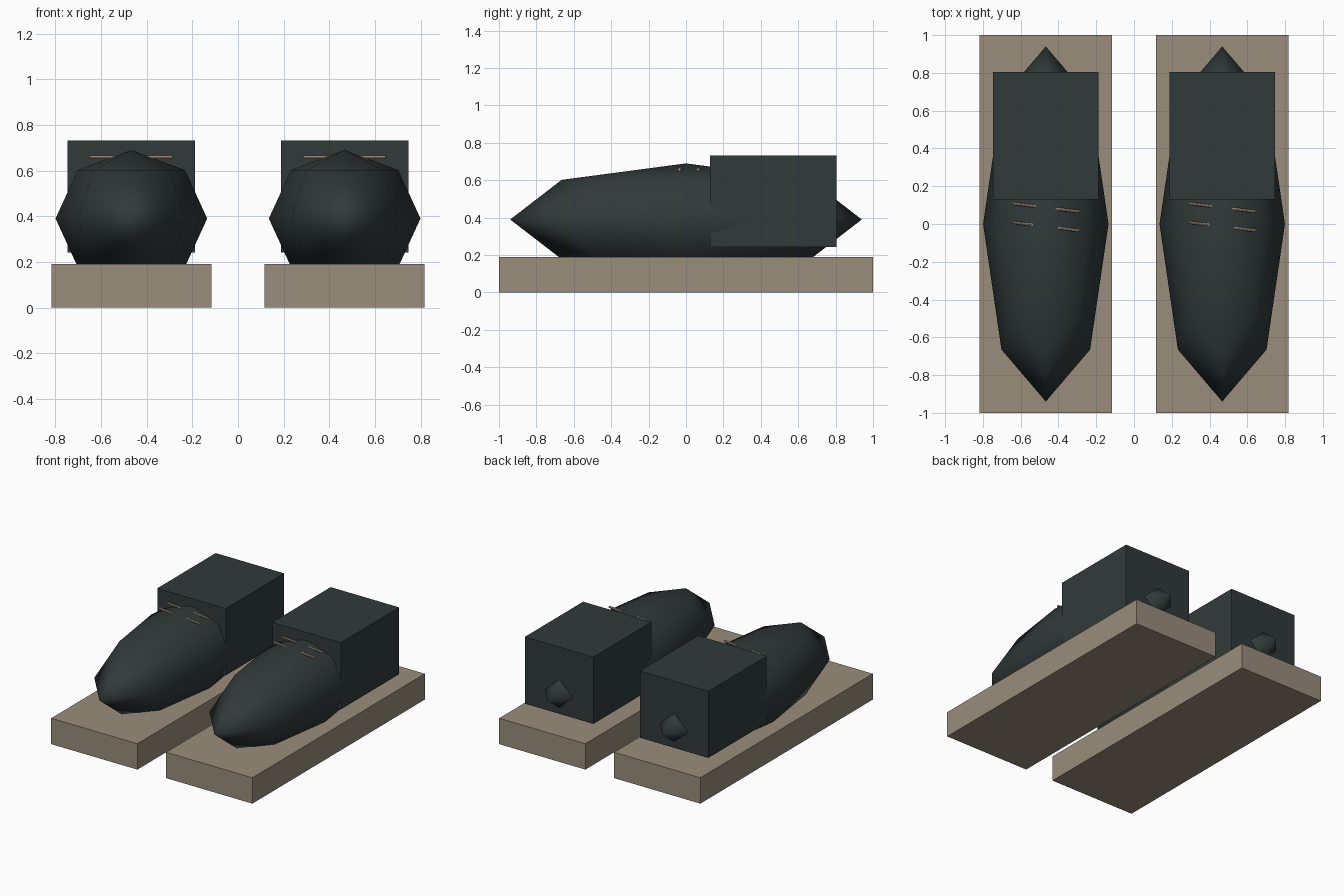
import bpy, math

if "Cube" in bpy.data.objects:
    bpy.data.objects.remove(bpy.data.objects["Cube"])


def material(name, rgb):
    m = bpy.data.materials.new(name)
    m.diffuse_color = (*rgb, 1)
    m.use_nodes = True
    m.node_tree.nodes["Principled BSDF"].inputs["Base Color"].default_value = m.diffuse_color
    return m


DARK = material("dark_leather", (0.03, 0.042, 0.042))
TAN = material("tan_rubber", (0.32, 0.27, 0.20))
LACE = material("lace_cord", (0.46, 0.36, 0.26))


def finish(name, mat):
    ob = bpy.context.object
    ob.name = name
    ob.data.materials.append(mat)
    return ob


def box(name, centre, size, mat):
    bpy.ops.mesh.primitive_cube_add(size=1, location=centre)
    ob = finish(name, mat)
    ob.scale = size
    return ob


def shoe(side, cx):
    # sole slab
    box(f"{side}_sole", (cx, 0, 0.095), (0.70, 2.0, 0.19), TAN)

    # rounded low-poly upper
    bpy.ops.mesh.primitive_uv_sphere_add(segments=8, ring_count=4, radius=1,
                                         location=(cx, 0, 0.39))
    upper = finish(f"{side}_upper", DARK)
    upper.scale = (0.332, 0.94, 0.30)
    bpy.ops.object.shade_smooth()

    # ankle block
    box(f"{side}_ankle", (cx, 0.467, 0.487), (0.557, 0.677, 0.49), DARK)

    # slanted laces, partly sunk into the upper
    for i, y in enumerate((-0.013, 0.087)):
        bpy.ops.mesh.primitive_cylinder_add(
            vertices=8, radius=0.008, depth=0.362, location=(cx, y, 0.658),
            rotation=(0, math.pi / 2, math.atan2(-0.044, 0.36)))
        finish(f"{side}_lace_{i + 1}", LACE)
        bpy.ops.object.shade_smooth_by_angle()


for side, cx in (("left", -0.467), ("right", 0.467)):
    shoe(side, cx)
